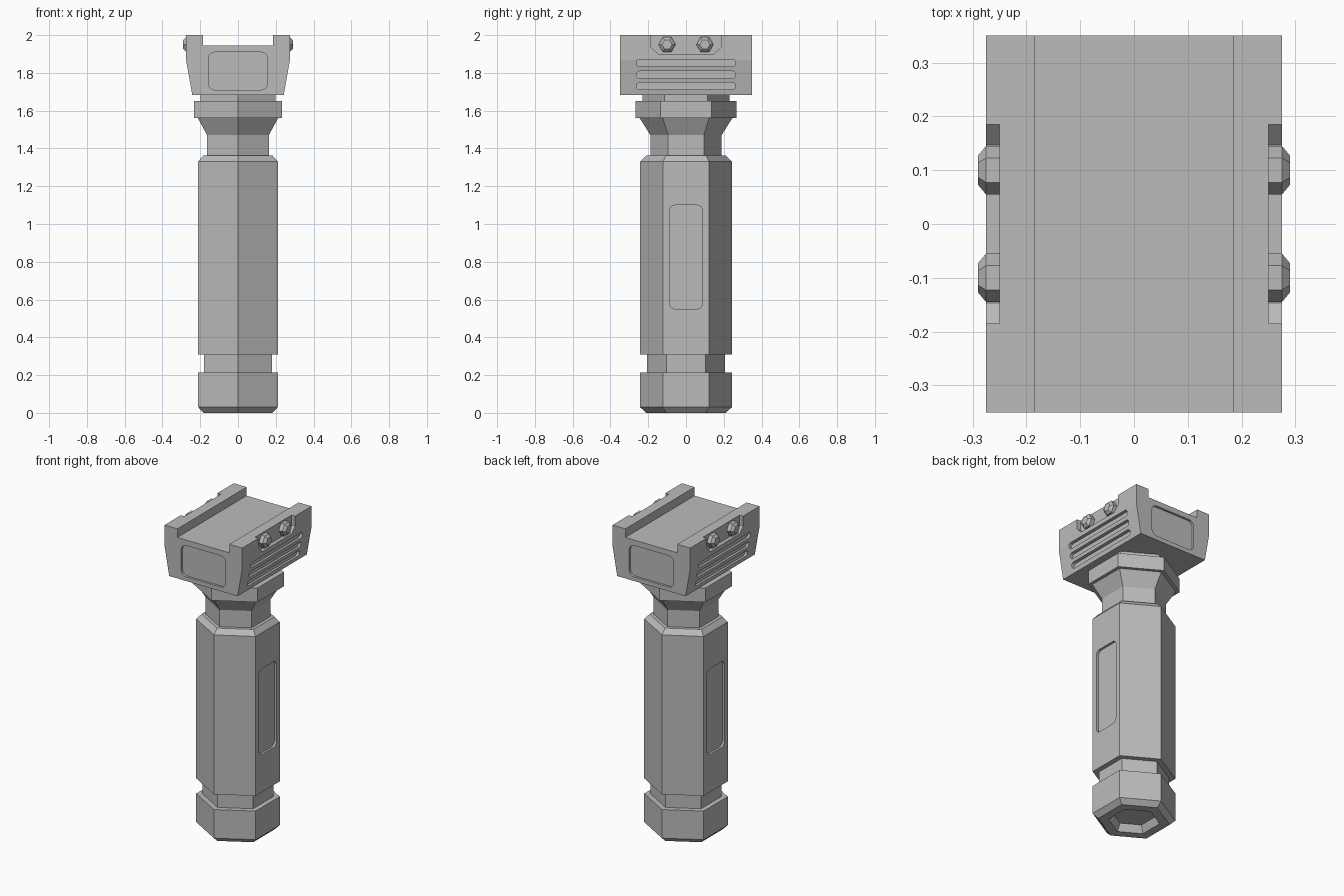
import bpy
import bmesh
from math import pi, cos, sin
from mathutils import Vector

cube = bpy.data.objects.get("Cube")
if cube:
    bpy.data.objects.remove(cube, do_unlink=True)

GREY = (0.5, 0.5, 0.5, 1)
grey = bpy.data.materials.new("matte grey")
grey.use_nodes = True
grey.diffuse_color = GREY
grey.node_tree.nodes["Principled BSDF"].inputs["Base Color"].default_value = GREY


def finish(name, bm):
    bmesh.ops.recalc_face_normals(bm, faces=bm.faces)
    mesh = bpy.data.meshes.new(name)
    bm.to_mesh(mesh)
    bm.free()
    mesh.materials.append(grey)
    obj = bpy.data.objects.new(name, mesh)
    bpy.context.collection.objects.link(obj)
    return obj


def loft(bm, rings):
    """Skin matching rings of points and cap both ends."""
    loops = [[bm.verts.new(p) for p in ring] for ring in rings]
    n = len(loops[0])
    for a, b in zip(loops, loops[1:]):
        for i in range(n):
            j = (i + 1) % n
            bm.faces.new((a[i], a[j], b[j], b[i]))
    bm.faces.new(loops[0][::-1])
    bm.faces.new(loops[-1])


def hexagon(radius):
    return [(radius * cos(i * pi / 3), radius * sin(i * pi / 3)) for i in range(6)]


def hex_column(name, profile):
    """Six-sided turned part, corners toward front and back."""
    bm = bmesh.new()
    loft(bm, [[Vector((-v, u, z)) for u, v in hexagon(r)] for r, z in profile])
    return finish(name, bm)


def rounded(half_w, z0, z1, r, steps=4):
    """Outline of a rounded rectangle."""
    pts = []
    corners = [(1, z1 - r), (-1, z1 - r), (-1, z0 + r), (1, z0 + r)]
    for q, (side, z) in enumerate(corners):
        for k in range(steps + 1):
            a = (q + k / steps) * pi / 2
            pts.append((side * (half_w - r) + r * cos(a), z + r * sin(a)))
    return pts


def add_pair(bm, outline, inner, outer, axis):
    """Matching prisms on both opposite sides along the x or y axis."""
    for side in (-1, 1):
        rings = []
        for d in (side * inner, side * outer):
            rings.append([(d, u, z) if axis == "x" else (u, d, z) for u, z in outline])
        loft(bm, rings)


def carve(obj, cutter_bm):
    """Subtract the cutter and keep the resulting mesh."""
    cutter = finish(obj.name + "_cutter", cutter_bm)
    cutter.hide_render = True
    mod = obj.modifiers.new("recesses", "BOOLEAN")
    mod.operation = "DIFFERENCE"
    mod.solver = "EXACT"
    mod.object = cutter
    graph = bpy.context.evaluated_depsgraph_get()
    result = bpy.data.meshes.new_from_object(obj.evaluated_get(graph))
    obj.modifiers.clear()
    obj.data = result
    bpy.data.objects.remove(cutter, do_unlink=True)


# End cap with a hollow underside
hex_column("end_cap", [(0.125, 0.045), (0.15, 0), (0.21, 0), (0.243, 0.03), (0.243, 0.213)])
hex_column("lower_neck", [(0.207, 0.2), (0.207, 0.32)])

# Main grip with a sunken panel on each flat side
grip = hex_column("grip", [(0.243, 0.31), (0.243, 1.33), (0.212, 1.362)])
cut = bmesh.new()
add_pair(cut, rounded(0.088, 0.55, 1.1, 0.03), 0.196, 0.3, "x")
carve(grip, cut)

# Flared neck and collar
hex_column("upper_neck", [(0.188, 1.35), (0.188, 1.47), (0.245, 1.56)])
hex_column("collar", [(0.268, 1.56), (0.268, 1.65)])
hex_column("mount_neck", [(0.23, 1.64), (0.23, 1.69)])

# Rail mount: channel section run front to back
half = [(0.242, 1.683), (0.275, 1.868), (0.275, 2.0), (0.184, 2.0), (0.184, 1.945)]
section = half + [(-x, z) for x, z in reversed(half)]
bm = bmesh.new()
loft(bm, [[(x, y, z) for x, z in section] for y in (-0.35, 0.35)])
mount = finish("rail_mount", bm)

cut = bmesh.new()
add_pair(cut, rounded(0.157, 1.71, 1.91, 0.035), 0.336, 0.4, "y")
for z in (1.73, 1.79, 1.852):
    surface = 0.242 + (z - 1.683) * 0.178
    add_pair(cut, rounded(0.263, z - 0.019, z + 0.019, 0.0185), surface - 0.018, 0.33, "x")
notch = [(0.185, 2.05), (0.185, 1.935), (0.147, 1.9)]
add_pair(cut, notch + [(-y, z) for y, z in reversed(notch)], 0.25, 0.33, "x")
carve(mount, cut)

# Hexagonal bolts in the side notches
for side, label in ((1, "left"), (-1, "right")):
    for y, place in ((-0.1, "front"), (0.1, "back")):
        bm = bmesh.new()
        loft(bm, [[(side * x, y + u, 1.95 + v) for u, v in hexagon(r)]
                  for x, r in ((0.245, 0.045), (0.275, 0.045), (0.29, 0.027))])
        finish(f"{label}_{place}_bolt", bm)
